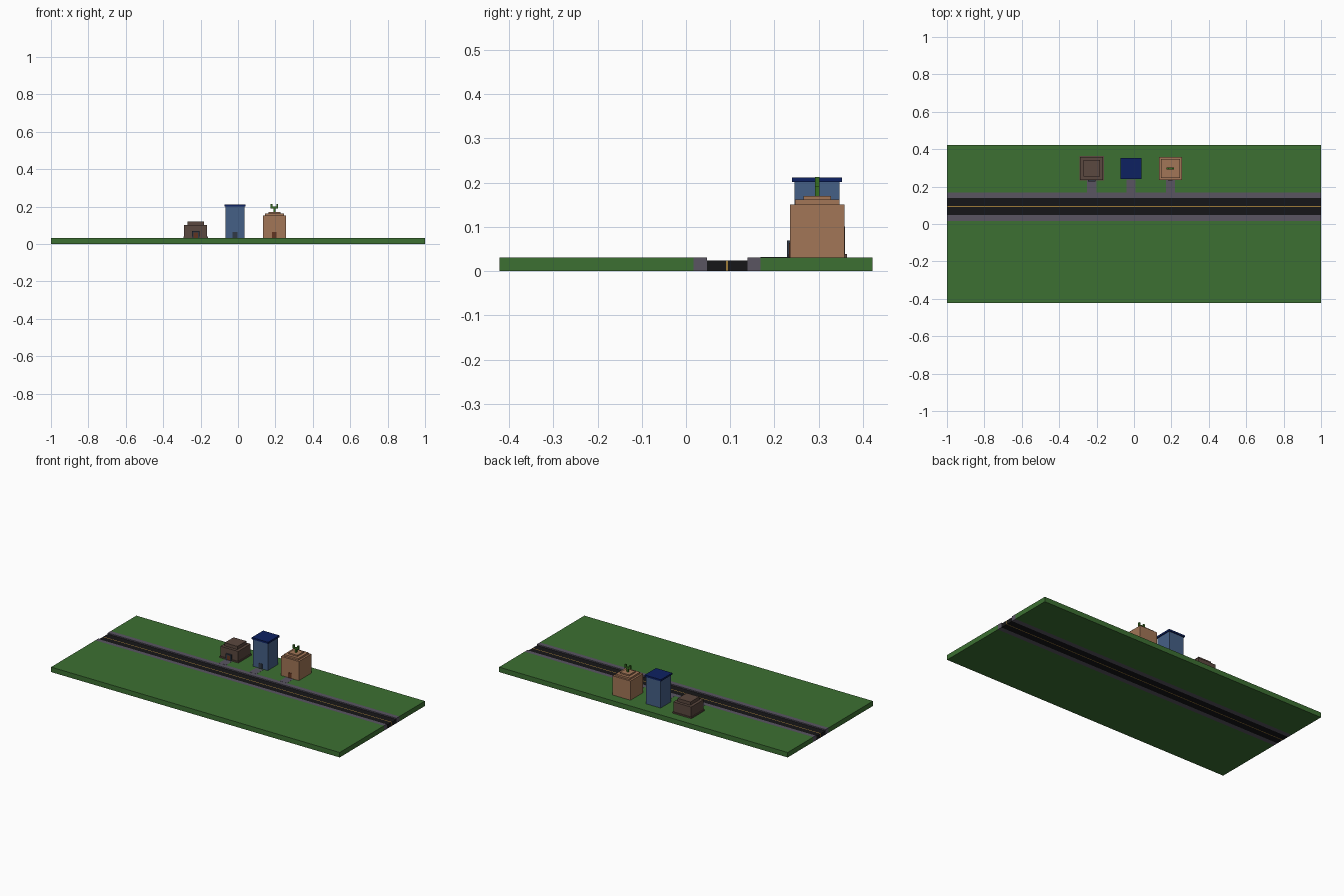
import bpy
import bmesh
from mathutils import Matrix, Vector

if "Cube" in bpy.data.objects:
    bpy.data.objects.remove(bpy.data.objects["Cube"])

MATS = {}


def material(name, rgb):
    m = bpy.data.materials.new(name)
    m.diffuse_color = (*rgb, 1)
    m.use_nodes = True
    m.node_tree.nodes["Principled BSDF"].inputs["Base Color"].default_value = m.diffuse_color
    MATS[name] = m


for n, c in {
    "grass": (0.045, 0.16, 0.032), "asphalt": (0.008, 0.008, 0.009),
    "line": (0.35, 0.2, 0.04), "pavement": (0.1, 0.09, 0.12),
    "brick": (0.105, 0.065, 0.05), "blue": (0.06, 0.115, 0.24),
    "navy": (0.004, 0.015, 0.12), "tan": (0.36, 0.18, 0.095),
    "wood": (0.12, 0.035, 0.015), "steel": (0.03, 0.04, 0.06),
    "cactus": (0.04, 0.16, 0.015),
}.items():
    material(n, c)


def boxes(name, mat, *bounds):
    """One object from axis-aligned boxes given as (x0, x1, y0, y1, z0, z1)."""
    bm = bmesh.new()
    for x0, x1, y0, y1, z0, z1 in bounds:
        centre = Vector((x0 + x1, y0 + y1, z0 + z1)) / 2
        size = (x1 - x0, y1 - y0, z1 - z0, 1)
        bmesh.ops.create_cube(bm, size=1, matrix=Matrix.Translation(centre) @ Matrix.Diagonal(size))
    mesh = bpy.data.meshes.new(name)
    bm.to_mesh(mesh)
    bm.free()
    mesh.materials.append(MATS[mat])
    obj = bpy.data.objects.new(name, mesh)
    bpy.context.collection.objects.link(obj)
    return obj


def tier(cx, cy, half, z0, z1):
    return (cx - half, cx + half, cy - half, cy + half, z0, z1)


G = 0.031   # lawn level
CY = 0.297  # building row

# Lawns, pavements, road and centre line, all full-depth strips
boxes("front_lawn", "grass", (-1, 1, -0.422, 0.017, 0, G))
boxes("back_lawn", "grass", (-1, 1, 0.169, 0.422, 0, G))
boxes("front_pavement", "pavement", (-1, 1, 0.017, 0.047, 0, G))
boxes("back_pavement", "pavement", (-1, 1, 0.139, 0.169, 0, G))
boxes("road", "asphalt", (-1, 1, 0.047, 0.0905, 0, 0.024), (-1, 1, 0.0955, 0.139, 0, 0.024))
boxes("centre_line", "line", (-1, 1, 0.0905, 0.0955, 0, 0.024))

# Paths from the pavement to each door
for label, x in (("brick", -0.226), ("blue", -0.016), ("tan", 0.195)):
    boxes(label + "_path", "pavement", (x - 0.025, x + 0.025, 0.169, 0.237, G - 0.01, G + 0.0006))

# Low brick house with plinth, raised roof and a framed door
x = -0.226
boxes("brick_house", "brick", tier(x, CY + 0.001, 0.066, G, 0.039),
      tier(x, CY + 0.001, 0.0615, 0.039, 0.101), tier(x, CY + 0.001, 0.044, 0.101, 0.121))
boxes("brick_door_frame", "steel", (x - 0.019, x - 0.011, 0.228, 0.24, G, 0.069),
      (x + 0.011, x + 0.019, 0.228, 0.24, G, 0.069), (x - 0.011, x + 0.011, 0.228, 0.24, 0.062, 0.069))
boxes("brick_door", "wood", (x - 0.011, x + 0.011, 0.23, 0.24, G, 0.062))

# Blue tower with an overhanging flat roof
x = -0.016
boxes("blue_tower", "blue", tier(x, 0.296, 0.051, G, 0.201))
boxes("blue_tower_roof", "navy", tier(x, 0.296, 0.0565, 0.201, 0.212))
boxes("blue_tower_door", "steel", (x - 0.013, x + 0.013, 0.243, 0.25, G, 0.063))

# Tan house with a stepped roof
x = 0.195
boxes("tan_house", "tan", tier(x, CY, 0.062, G, 0.151),
      tier(x, CY, 0.05, 0.151, 0.162), tier(x, CY, 0.031, 0.162, 0.17))
boxes("tan_door", "wood", (x - 0.012, x + 0.012, 0.233, 0.24, G, 0.064))

# Cactus: trunk, crossbar and two raised arms
y0, y1 = 0.2915, 0.3015
boxes("cactus", "cactus", (x - 0.005, x + 0.005, y0, y1, 0.17, 0.2),
      (x - 0.02, x + 0.02, y0, y1, 0.19, 0.199),
      *[(x + s * 0.0155 - 0.0045, x + s * 0.0155 + 0.0045, y0, y1, 0.199, 0.213) for s in (-1, 1)])
